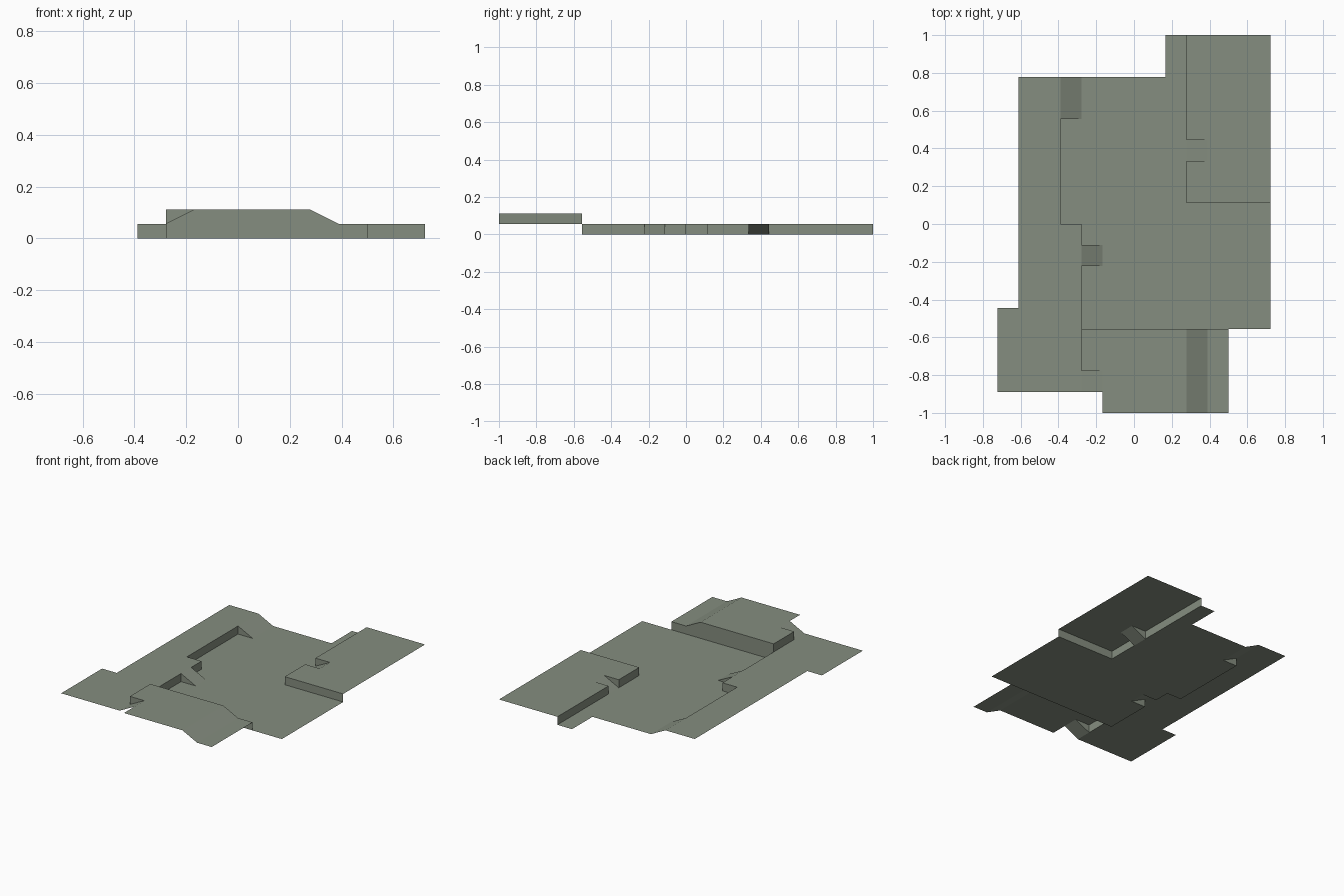
import bpy

if "Cube" in bpy.data.objects:
    bpy.data.objects.remove(bpy.data.objects["Cube"])

U = 1 / 9                      # one floor cell
LOW, MID, TOP = 0, 0.5, 1      # level heights in cells

mat = bpy.data.materials.new("grey green")
mat.diffuse_color = (0.235, 0.27, 0.215, 1)
mat.use_nodes = True
mat.node_tree.nodes["Principled BSDF"].inputs["Base Color"].default_value = mat.diffuse_color


def build(name, faces):
    """Object from a list of faces, each a list of (x, y, z) in cells."""
    verts = [(x * U, y * U, z * U) for f in faces for x, y, z in f]
    index, start = [], 0
    for f in faces:
        index.append(list(range(start, start + len(f))))
        start += len(f)
    mesh = bpy.data.meshes.new(name)
    mesh.from_pydata(verts, [], index)
    mesh.materials.append(mat)
    obj = bpy.data.objects.new(name, mesh)
    bpy.context.collection.objects.link(obj)


def sheet(outline, z):
    return [[(x, y, z) for x, y in outline]]


def wall(path, z0, z1):
    """Upright strip along a path, facing the right of the travel direction."""
    return [[(*a, z0), (*b, z0), (*b, z1), (*a, z1)] for a, b in zip(path, path[1:])]


def ramp(x0, x1, y0, y1, z0, z1):
    return [[(x0, y0, z0), (x1, y0, z1), (x1, y1, z1), (x0, y1, z0)]]


def panel(y, profile, back=False):
    """Upright xz profile, listed anticlockwise from the front; back turns it to +y."""
    return [[(x, y, z) for x, z in (profile[::-1] if back else profile)]]


# Lowest floor, with a notch under the small ramp
build("floor", sheet([
    (-2.5, -5), (6.5, -5), (6.5, 1), (2.5, 1), (2.5, 9), (1.5, 9), (1.5, 7), (-2.5, 7),
    (-2.5, 5), (-3.5, 5), (-3.5, 0), (-2.5, 0), (-2.5, -1), (-1.5, -1), (-1.5, -2),
    (-2.5, -2)], LOW))

# Left terrace and its step walls
build("left_terrace",
      sheet([(-6.5, -8), (-2.5, -8), (-2.5, 0), (-3.5, 0), (-3.5, 7), (-5.5, 7),
             (-5.5, -4), (-6.5, -4)], MID)
      + wall([(-2.5, -5), (-2.5, -2)], LOW, MID)
      + wall([(-2.5, -1), (-2.5, 0), (-3.5, 0), (-3.5, 5)], LOW, MID))

# Ramps down from the left terrace, with triangular cheeks
cheek = [(-2.5, LOW), (-1.5, LOW), (-2.5, MID)]
build("small_left_ramp", ramp(-2.5, -1.5, -2, -1, MID, LOW)
      + panel(-2, cheek) + panel(-1, cheek, True))
build("back_left_ramp", ramp(-3.5, -2.5, 5, 7, MID, LOW)
      + panel(5, [(-3.5, LOW), (-2.5, LOW), (-3.5, MID)]))

# Right terrace, with a ramp cut into it
build("right_terrace",
      sheet([(2.5, 1), (6.5, 1), (6.5, 9), (2.5, 9), (2.5, 4), (3.5, 4), (3.5, 3),
             (2.5, 3)], MID)
      + wall([(2.5, 9), (2.5, 4)], LOW, MID)
      + wall([(2.5, 3), (2.5, 1), (6.5, 1)], LOW, MID))
cheek = [(2.5, LOW), (3.5, MID), (2.5, MID)]
build("right_ramp", ramp(2.5, 3.5, 3, 4, LOW, MID)
      + panel(3, cheek, True) + panel(4, cheek))

# Highest front deck, its lower landing and retaining walls
build("front_deck",
      sheet([(-1.5, -9), (2.5, -9), (2.5, -5), (-2.5, -5), (-2.5, -7), (-1.5, -7)], TOP)
      + wall([(-2.5, -5), (-2.5, -7)], MID, TOP)
      + panel(-5, [(-2.5, LOW), (4.5, LOW), (4.5, MID), (3.5, MID), (2.5, TOP),
                   (-2.5, TOP)], True))
build("front_landing", sheet([(3.5, -9), (4.5, -9), (4.5, -5), (3.5, -5)], MID))
build("front_right_ramp", ramp(2.5, 3.5, -9, -5, TOP, MID))
build("front_left_ramp", ramp(-2.5, -1.5, -8, -7, MID, TOP)
      + panel(-7, [(-2.5, MID), (-1.5, TOP), (-2.5, TOP)]))
